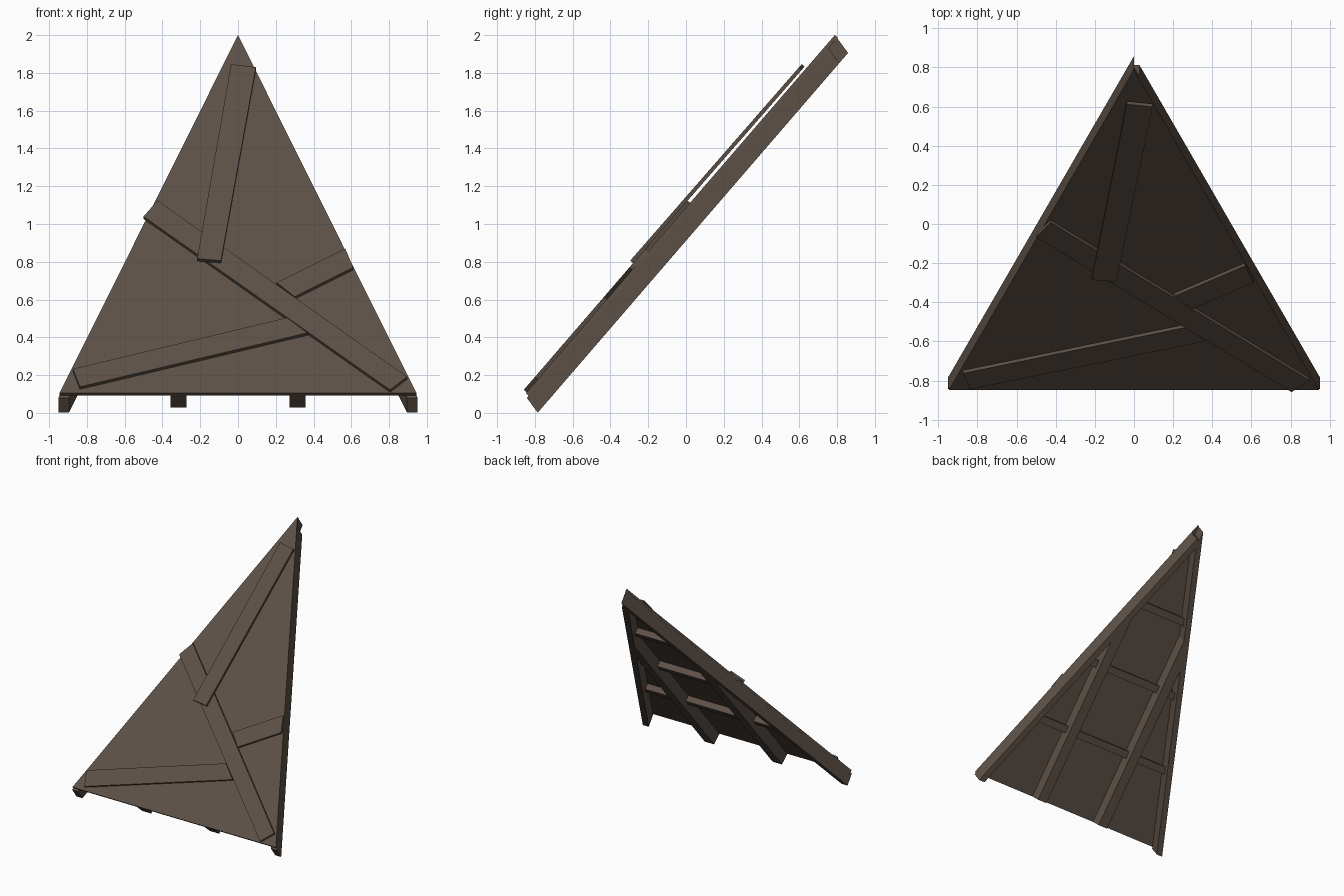
import bpy, bmesh, math
from mathutils import Vector

if "Cube" in bpy.data.objects:
    bpy.data.objects.remove(bpy.data.objects["Cube"])

C, S = 0.653, 0.757            # slope direction of the panel in the y-z plane
Y0, Z0 = -0.848, 0.104         # bottom edge of the panel's top surface
HALF, LEN = 0.945, 2.505       # half width of base, length up the slope

wood = bpy.data.materials.new("weathered brown wood")
wood.diffuse_color = (0.110, 0.081, 0.062, 1)
wood.use_nodes = True
wood.node_tree.nodes["Principled BSDF"].inputs["Base Color"].default_value = wood.diffuse_color


def place(u, v, h):
    """u across, v up the slope, h out from the panel's top surface"""
    return Vector((u, Y0 + C * v - S * h, Z0 + S * v + C * h))


def slab(name, pts, depth, shift=0.0):
    """Extrude an outline of (u, v, h) points inward by depth; shift slants the ends."""
    bm = bmesh.new()
    top = [bm.verts.new(place(u, v, h)) for u, v, h in pts]
    low = [bm.verts.new(place(u, v + shift, h - depth)) for u, v, h in pts]
    n = len(pts)
    bm.faces.new(top)
    bm.faces.new(low[::-1])
    for i in range(n):
        j = (i + 1) % n
        bm.faces.new((top[j], top[i], low[i], low[j]))
    bmesh.ops.recalc_face_normals(bm, faces=bm.faces)
    me = bpy.data.meshes.new(name)
    bm.to_mesh(me)
    bm.free()
    me.materials.append(wood)
    ob = bpy.data.objects.new(name, me)
    bpy.context.collection.objects.link(ob)
    return ob


def flat(pts, h):
    return [(u, v, h) for u, v in pts]


def plank(name, front_pts, heights):
    """Plank given by its top corners as seen from the front (x, z)."""
    pts = [(x, (z - Z0 - C * h) / S, h) for (x, z), h in zip(front_pts, heights)]
    slab(name, pts, 0.02)


def edge(v):
    return HALF * (1 - v / LEN)


# triangular panel
T = 0.02
slab("roof_panel", flat([(-HALF, 0), (HALF, 0), (0, LEN)], 0), T)

# side rafters along both sloping edges, left one running to the tip
B, W, D = -0.015, 0.055, 0.095
inner_tip = LEN * (1 - W / HALF)
slab("left_side_rafter",
     flat([(-edge(B), B), (-edge(B) + W, B), (0, inner_tip), (0, LEN - 0.004)], -T), D, -0.022)
cut = 2.43
slab("right_side_rafter",
     flat([(edge(B), B), (edge(B) - W, B), (0, inner_tip), (0, cut), (edge(cut), cut)], -T), D, -0.022)

# two middle rafters
for side, name in ((-1, "left_middle_rafter"), (1, "right_middle_rafter")):
    slab(name, flat([(side * u, v) for u, v in
                     ((0.272, 0), (0.358, 0), (0.358, 1.53), (0.272, 1.76))], -T), D)

# horizontal battens between the rafters
for i, t in enumerate((0.24, 0.47, 0.70)):
    a, b = t * LEN - 0.03, t * LEN + 0.03
    ea, eb = edge(a) - 0.02, edge(b) - 0.02
    slab("batten_%d" % (i + 1), flat([(-ea, a), (ea, a), (eb, b), (-eb, b)], -T), 0.05)

# loose planks nailed over the panel
plank("diagonal_plank",
      [(-0.50, 1.04), (0.805, 0.122), (0.895, 0.191), (-0.426, 1.125)], [0.02] * 4)
plank("low_plank",
      [(-0.874, 0.233), (-0.837, 0.138), (0.368, 0.424), (0.258, 0.504)], [0.02] * 4)
plank("short_plank",
      [(0.205, 0.69), (0.30, 0.615), (0.61, 0.77), (0.568, 0.87)], [0.02] * 4)
plank("upper_plank",
      [(-0.216, 0.817), (-0.09, 0.806), (0.095, 1.83), (-0.037, 1.846)],
      [0.04, 0.04, 0.032, 0.032])
